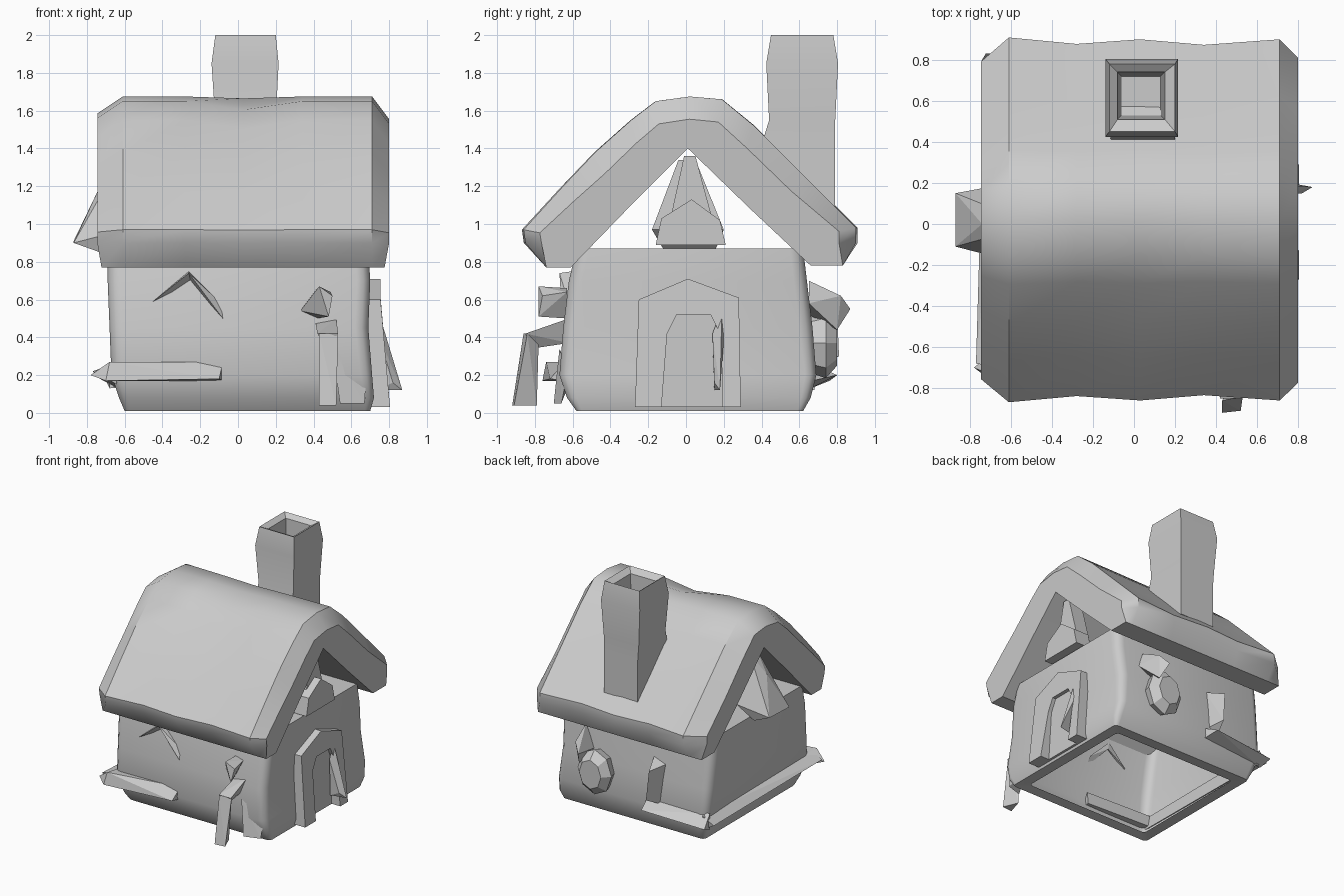
import bpy, bmesh, math
from mathutils import Vector

clay = bpy.data.materials.new("light_grey_clay")
clay.diffuse_color = (0.6, 0.6, 0.6, 1)


def finish(name, bm, angle=0):
    """Turn a bmesh into an object; smooth below the given angle."""
    bmesh.ops.recalc_face_normals(bm, faces=bm.faces)
    mesh = bpy.data.meshes.new(name)
    bm.to_mesh(mesh)
    bm.free()
    mesh.materials.append(clay)
    ob = bpy.data.objects.new(name, mesh)
    bpy.context.collection.objects.link(ob)
    if angle:
        bpy.ops.object.select_all(action='DESELECT')
        ob.select_set(True)
        bpy.context.view_layer.objects.active = ob
        bpy.ops.object.shade_smooth_by_angle(angle=math.radians(angle))
    return ob


def loft(name, rings, cap_start=True, cap_end=True, angle=0):
    """Bridge closed rings that share a point count."""
    bm = bmesh.new()
    vs = [[bm.verts.new(p) for p in r] for r in rings]
    n = len(vs[0])
    for a, b in zip(vs, vs[1:]):
        for i in range(n):
            j = (i + 1) % n
            bm.faces.new((a[i], a[j], b[j], b[i]))
    if cap_start:
        bm.faces.new(vs[0])
    if cap_end:
        bm.faces.new(vs[-1])
    return finish(name, bm, angle)


def hull(name, pts):
    """Faceted chunk from a few corner points."""
    bm = bmesh.new()
    for p in pts:
        bm.verts.new(p)
    res = bmesh.ops.convex_hull(bm, input=bm.verts)
    junk = {g for g in res["geom_interior"] + res["geom_unused"]
            if isinstance(g, bmesh.types.BMVert)}
    bmesh.ops.delete(bm, geom=list(junk), context='VERTS')
    return finish(name, bm)


def rounded(x0, x1, y0, y1, z, r):
    """Rectangle ring with softened corners."""
    out = []
    for cx, cy, start in ((x1 - r, y1 - r, 0), (x0 + r, y1 - r, 90),
                          (x0 + r, y0 + r, 180), (x1 - r, y0 + r, 270)):
        for k in range(4):
            a = math.radians(start + 30 * k)
            out.append((cx + r * math.cos(a), cy + r * math.sin(a), z))
    return out


def rect(x0, x1, y0, y1, z):
    return [(x0, y0, z), (x1, y0, z), (x1, y1, z), (x0, y1, z)]


# Walls: soft box, open underneath with a broad rim
loft("walls", [
    rounded(-0.52, 0.60, -0.50, 0.52, 0.02, 0.03),
    rounded(-0.60, 0.70, -0.58, 0.62, 0.01, 0.03),
    rounded(-0.63, 0.72, -0.63, 0.66, 0.08, 0.05),
    rounded(-0.67, 0.71, -0.67, 0.69, 0.20, 0.06),
    rounded(-0.68, 0.69, -0.65, 0.67, 0.45, 0.07),
    rounded(-0.69, 0.70, -0.62, 0.64, 0.70, 0.07),
    rounded(-0.69, 0.69, -0.58, 0.62, 0.87, 0.07)],
    cap_start=False, angle=40)

# Roof: thick arched shell, outer slope first then the eaves and underside
outer = [(-0.85, 0.90), (-0.86, 0.97), (-0.66, 1.19), (-0.48, 1.38),
         (-0.29, 1.55), (-0.16, 1.65), (0.02, 1.675), (0.19, 1.66),
         (0.36, 1.52), (0.62, 1.26), (0.90, 0.98), (0.90, 0.90)]
inner = [(0.83, 0.78), (0.66, 0.78), (0.34, 1.08), (0.01, 1.40),
         (-0.30, 1.09), (-0.61, 0.77), (-0.74, 0.77)]
sections = [  # x, outer width scale, drop, front dent
    (-0.745, 0.88, 0.09, 0), (-0.61, 1.01, 0.0, 0), (-0.28, 0.975, 0.0, 0),
    (0.03, 1.0, 0.01, 0.035), (0.34, 0.97, 0.0, 0), (0.71, 1.0, 0.0, 0),
    (0.80, 0.90, 0.12, 0)]
rings = []
for x, s, drop, dent in sections:
    ring = []
    for y, z in outer:
        d = dent if -0.55 < y < -0.1 else 0
        ring.append((x, y * s, z - drop * min(1, max(0, (z - 0.9) / 0.5)) - d))
    ring += [(x * (0.97 if abs(x) > 0.74 else 1), y, z) for y, z in inner]
    rings.append(ring)
loft("roof", rings, angle=35)

# Chimney: pinched shaft with a flared cap and a hollow flue
loft("chimney", [
    rect(-0.11, 0.20, 0.40, 0.79, 1.08),
    rect(-0.11, 0.20, 0.40, 0.79, 1.42),
    rect(-0.12, 0.20, 0.44, 0.79, 1.55),
    rect(-0.14, 0.215, 0.425, 0.805, 1.85),
    rect(-0.12, 0.20, 0.45, 0.78, 2.00),
    rect(-0.08, 0.15, 0.51, 0.74, 1.97),
    rect(-0.06, 0.13, 0.53, 0.72, 1.30)], angle=20)

# Door frame: pointed arch swept around the doorway
arch = [(-0.27, 0.03), (-0.25, 0.60), (0.01, 0.71), (0.28, 0.61), (0.29, 0.03)]
hole = [(0.19, 0.03), (0.19, 0.40), (0.13, 0.52), (-0.05, 0.52),
        (-0.10, 0.42), (-0.13, 0.03)]
loft("door_frame", [[(x + (0.05 if z < 0.1 else 0), y, z) for y, z in arch + hole]
                    for x in (0.64, 0.755)])
hull("door_panel", [(x, y, z) for x in (0.66, 0.725) for y, z in hole])
hull("door_edge", [(0.74, 0.14, 0.42), (0.74, 0.19, 0.55), (0.87, 0.18, 0.12),
                   (0.74, 0.15, 0.12), (0.76, 0.20, 0.38), (0.82, 0.15, 0.16)])

# Gable vents: a pointed block under each end of the roof
hull("right_vent", [(x, y, z) for x in (0.60, 0.74) for y, z in
                    ((-0.16, 0.89), (-0.13, 1.03), (0.03, 1.13),
                     (0.18, 1.02), (0.21, 0.89))])
hull("right_vent_post", [(x, y, z) for x in (0.56, 0.68) for y, z in
                         ((-0.10, 0.95), (0.16, 0.95), (0.05, 1.36), (-0.01, 1.36))])
hull("left_vent", [(-0.62, -0.04, 1.34), (-0.62, 0.05, 1.34), (-0.74, 0.0, 1.18),
                   (-0.87, -0.11, 0.90), (-0.87, 0.15, 0.91), (-0.73, -0.11, 0.85),
                   (-0.73, 0.15, 0.85), (-0.60, -0.18, 0.97), (-0.60, 0.20, 0.97)])

# Beams around the left corner at the base
hull("front_beam", [(-0.78, -0.70, 0.20), (-0.70, -0.76, 0.17), (-0.68, -0.74, 0.27),
                    (-0.08, -0.64, 0.27), (-0.10, -0.72, 0.18), (-0.08, -0.63, 0.17),
                    (-0.66, -0.60, 0.26), (-0.66, -0.60, 0.17)])
hull("left_beam", [(-0.77, -0.68, 0.22), (-0.66, -0.70, 0.26), (-0.64, -0.68, 0.15),
                   (-0.73, 0.68, 0.18), (-0.64, 0.70, 0.25), (-0.62, 0.68, 0.12)])
hull("back_beam", [(-0.70, 0.76, 0.17), (-0.68, 0.66, 0.26), (-0.68, 0.66, 0.13),
                   (-0.15, 0.80, 0.20), (-0.12, 0.67, 0.26), (-0.12, 0.67, 0.17)])

# Front window hood: two ridges meeting at a peak
peak = [(-0.26, -0.67, 0.74), (-0.26, -0.60, 0.75), (-0.25, -0.60, 0.69)]
hull("hood_left", peak + [(-0.45, -0.655, 0.59), (-0.43, -0.62, 0.60)])
hull("hood_right", peak + [(-0.08, -0.655, 0.50), (-0.09, -0.62, 0.58)])

# Bent bracket by the front right corner, with a sign block above
hull("bracket_arm", [(0.41, -0.62, 0.48), (0.52, -0.62, 0.50), (0.47, -0.62, 0.37),
                     (0.42, -0.85, 0.42), (0.53, -0.85, 0.42), (0.47, -0.82, 0.34)])
hull("bracket_leg", [(0.43, -0.86, 0.42), (0.53, -0.84, 0.42), (0.48, -0.78, 0.38),
                     (0.43, -0.92, 0.04), (0.52, -0.91, 0.04), (0.47, -0.79, 0.04)])
hull("sign_block", [(0.33, -0.63, 0.54), (0.43, -0.78, 0.67), (0.50, -0.76, 0.62),
                    (0.48, -0.78, 0.51), (0.42, -0.63, 0.50), (0.49, -0.63, 0.64),
                    (0.42, -0.63, 0.66)])
hull("corner_buttress", [(0.50, -0.67, 0.34), (0.68, -0.63, 0.20), (0.67, -0.66, 0.05),
                         (0.54, -0.70, 0.05), (0.55, -0.60, 0.2)])

# Back wall: round wheel, its peg and a small bracket
wheel = []
for r, y in ((0.13, 0.65), (0.155, 0.74), (0.10, 0.80)):
    wheel.append([(0.32 + r * math.cos(k * math.pi / 4), y,
                   0.37 + 1.2 * r * math.sin(k * math.pi / 4)) for k in range(8)])
loft("back_wheel", wheel)
hull("wheel_peg", [(0.46, 0.65, 0.70), (0.38, 0.65, 0.52), (0.50, 0.65, 0.58),
                   (0.44, 0.82, 0.62), (0.38, 0.87, 0.55), (0.42, 0.80, 0.44)])
hull("back_bracket", [(-0.16, 0.64, 0.60), (-0.28, 0.64, 0.56), (-0.22, 0.80, 0.54),
                      (-0.20, 0.81, 0.30), (-0.25, 0.66, 0.22), (-0.16, 0.66, 0.28)])
